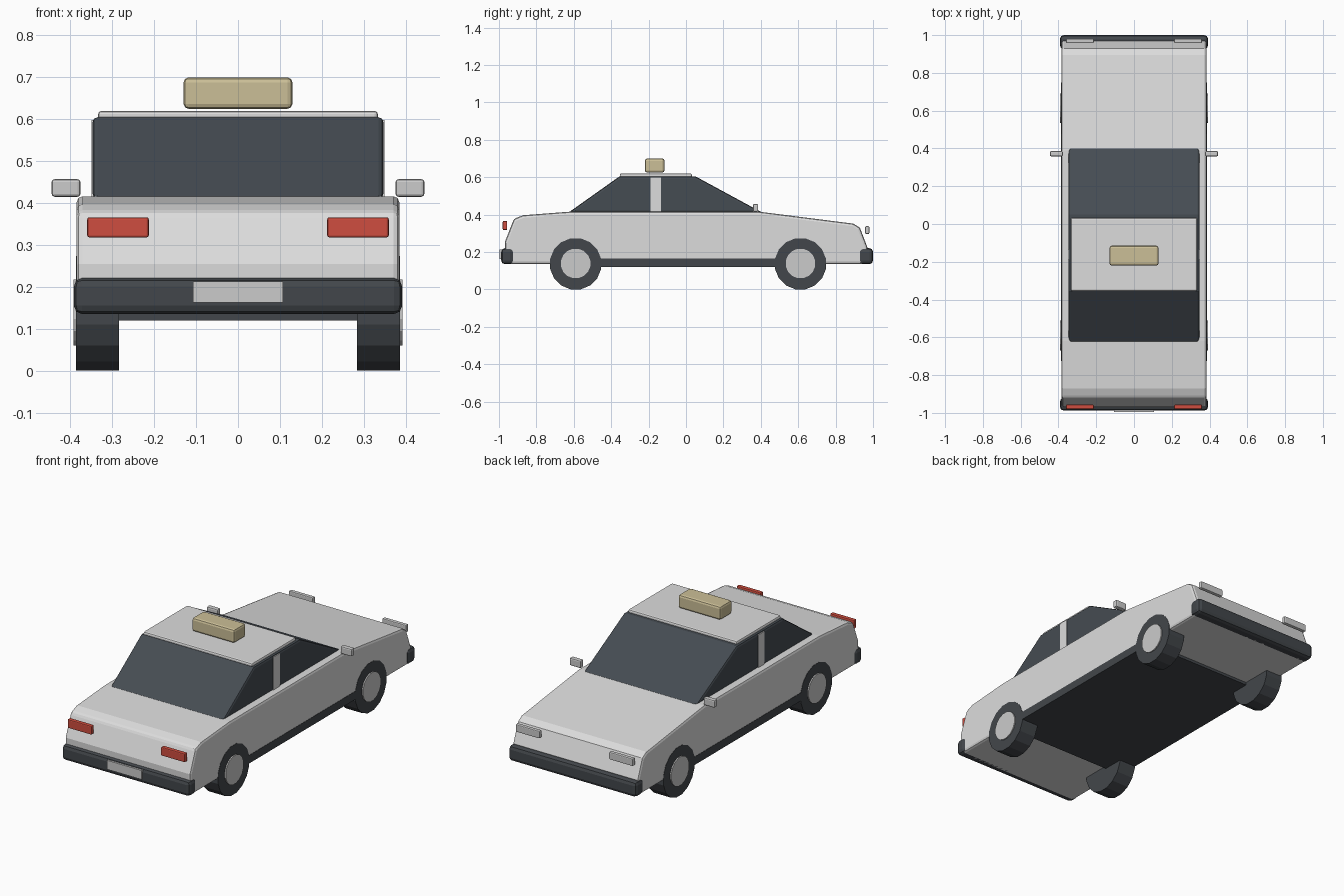
import bpy, bmesh, math
from mathutils import Matrix

if "Cube" in bpy.data.objects:
    bpy.data.objects.remove(bpy.data.objects["Cube"])


def material(name, rgb):
    m = bpy.data.materials.new(name)
    m.diffuse_color = (*rgb, 1)
    m.use_nodes = True
    m.node_tree.nodes["Principled BSDF"].inputs["Base Color"].default_value = m.diffuse_color
    return m


PAINT = material("pale paint", (0.72, 0.72, 0.72))
TRIM = material("grey trim", (0.60, 0.60, 0.60))
DARK = material("dark rubber", (0.055, 0.062, 0.070))
GLASS = material("dark glass", (0.060, 0.072, 0.085))
RED = material("red lamp", (0.62, 0.075, 0.05))
TAN = material("tan sign", (0.60, 0.52, 0.31))


def finish(name, bm, mat, bevel=0, segments=2):
    bmesh.ops.recalc_face_normals(bm, faces=bm.faces[:])
    mesh = bpy.data.meshes.new(name)
    bm.to_mesh(mesh)
    bm.free()
    mesh.materials.append(mat)
    ob = bpy.data.objects.new(name, mesh)
    bpy.context.collection.objects.link(ob)
    if bevel:
        mod = ob.modifiers.new("Bevel", "BEVEL")
        mod.width, mod.segments = bevel, segments
        mod.limit_method = "ANGLE"
        mod.angle_limit = math.radians(40)
    return ob


def box(name, x, y, z, mat, bevel=0, segments=2):
    """Box from (min, max) ranges."""
    bm = bmesh.new()
    bmesh.ops.create_cube(bm, size=1)
    for v in bm.verts:
        for i, (a, b) in enumerate((x, y, z)):
            v.co[i] = (a + b) / 2 + v.co[i] * (b - a)
    return finish(name, bm, mat, bevel, segments)


def extrude_profile(name, profile, half, mat, bevel=0):
    """Side profile (y, z) extruded across x."""
    bm = bmesh.new()
    face = bm.faces.new([bm.verts.new((-half, y, z)) for y, z in profile])
    new = bmesh.ops.extrude_face_region(bm, geom=[face])["geom"]
    bmesh.ops.translate(bm, vec=(2 * half, 0, 0),
                        verts=[g for g in new if isinstance(g, bmesh.types.BMVert)])
    return finish(name, bm, mat, bevel)


def disc(name, x, y, z, radius, sides, mat):
    """Cylinder with its axis along x and a flat side at the bottom."""
    bm = bmesh.new()
    bmesh.ops.create_cone(bm, cap_ends=True, segments=sides, radius1=radius,
                          radius2=radius, depth=x[1] - x[0])
    m = (Matrix.Translation(((x[0] + x[1]) / 2, y, z))
         @ Matrix.Rotation(math.pi / sides, 4, "X") @ Matrix.Rotation(math.pi / 2, 4, "Y"))
    bmesh.ops.transform(bm, matrix=m, verts=bm.verts[:])
    return finish(name, bm, mat)


def span(side, a, b):
    return tuple(sorted((side * a, side * b)))


# Body shell and floor
extrude_profile("body", [
    (-0.965, 0.135), (-0.968, 0.255), (-0.92, 0.378), (-0.87, 0.397), (-0.62, 0.416),
    (0.39, 0.416), (0.895, 0.352), (0.93, 0.33), (0.97, 0.225), (0.965, 0.135)],
    0.385, PAINT, 0.014)
box("floor_and_sills", (-0.383, 0.383), (-0.57, 0.58), (0.12, 0.137), DARK)

# Cabin glass, roof and sign
extrude_profile("cabin_glass", [
    (-0.63, 0.41), (-0.355, 0.605), (0.05, 0.605), (0.41, 0.41)], 0.347, GLASS, 0.012)
box("roof", (-0.334, 0.334), (-0.354, 0.032), (0.595, 0.62), PAINT, 0.008)
box("roof_sign", (-0.13, 0.13), (-0.22, -0.115), (0.625, 0.70), TAN, 0.012)

# Bumpers and plate
for name, y in (("front_bumper", (0.925, 1.0)), ("rear_bumper", (-0.988, -0.92))):
    box(name, (-0.392, 0.392), y, (0.135, 0.221), DARK, 0.02)
box("number_plate", (-0.107, 0.107), (-0.996, -0.985), (0.163, 0.213), TRIM)

# Parts on both sides
for side, label in ((-1, "left"), (1, "right")):
    box(f"{label}_tail_light", span(side, 0.213, 0.36), (-0.98, -0.956),
        (0.318, 0.366), RED, 0.005)
    box(f"{label}_headlight", span(side, 0.213, 0.36), (0.958, 0.98),
        (0.297, 0.338), TRIM, 0.005)
    box(f"{label}_mirror", span(side, 0.376, 0.445), (0.358, 0.386),
        (0.415, 0.457), TRIM, 0.007)
    box(f"{label}_pillar", span(side, 0.33, 0.35), (-0.189, -0.134),
        (0.41, 0.598), PAINT)
    box(f"{label}_sill", span(side, 0.37, 0.3865), (-0.5, 0.52), (0.12, 0.165), DARK)
    for end, y in (("rear", -0.59), ("front", 0.612)):
        disc(f"{end}_{label}_tyre", span(side, 0.284, 0.3865), y, 0.137, 0.139, 16, DARK)
        disc(f"{end}_{label}_hub", span(side, 0.37, 0.393), y, 0.139, 0.08, 16, TRIM)
